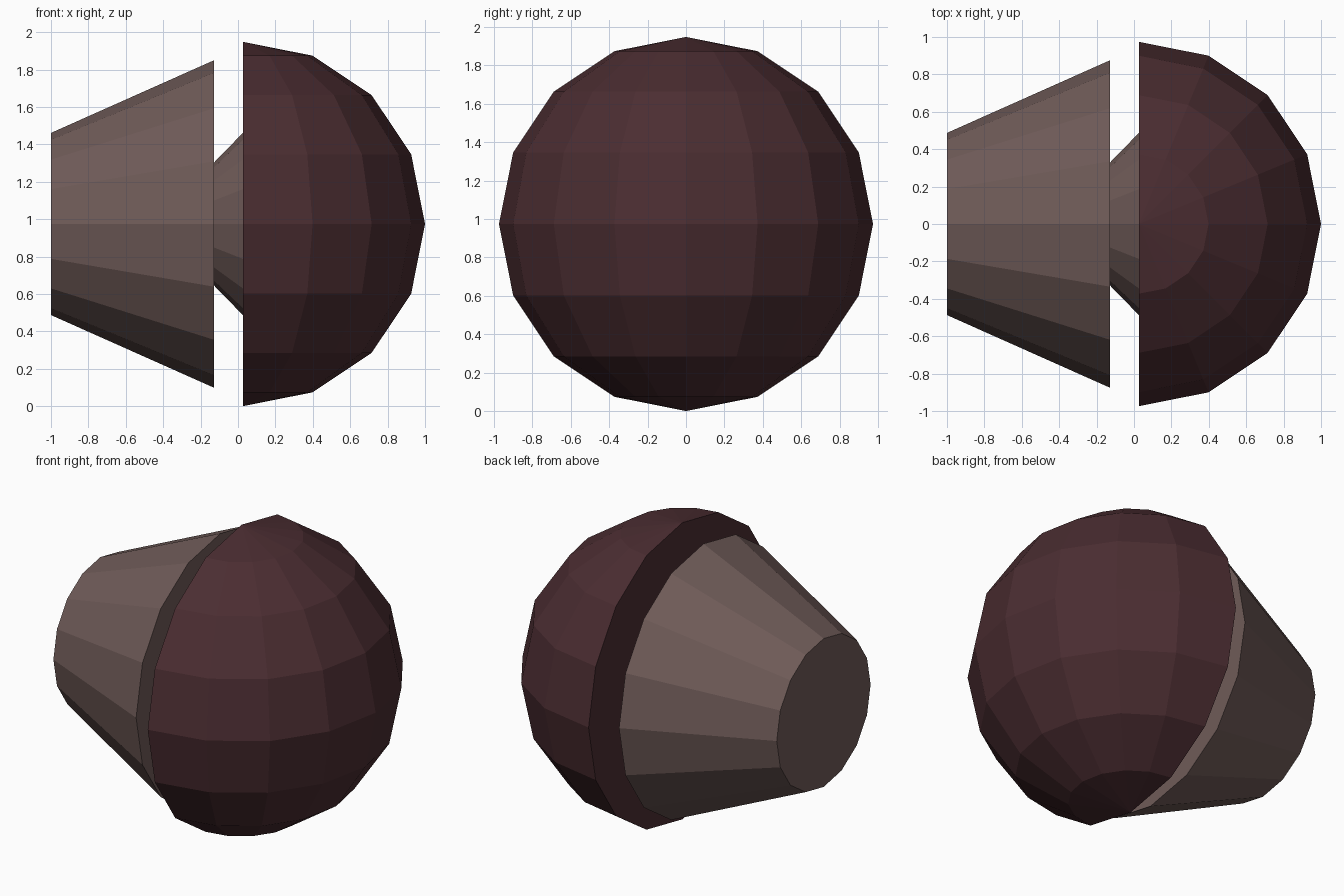
import bpy, bmesh, math
from mathutils import Matrix

if "Cube" in bpy.data.objects:
    bpy.data.objects.remove(bpy.data.objects["Cube"])

R = 0.974          # dome radius, also the height of the axis
FACE_X = 0.026     # flat side of the dome
SIDES = 16


def material(name, rgb):
    m = bpy.data.materials.new(name)
    m.diffuse_color = (*rgb, 1)
    m.use_nodes = True
    m.node_tree.nodes["Principled BSDF"].inputs["Base Color"].default_value = m.diffuse_color
    return m


def add_object(name, bm, mat):
    bmesh.ops.recalc_face_normals(bm, faces=bm.faces[:])
    me = bpy.data.meshes.new(name)
    bm.to_mesh(me)
    bm.free()
    me.materials.append(mat)
    ob = bpy.data.objects.new(name, me)
    bpy.context.collection.objects.link(ob)
    return ob


# Dome: half a low-poly sphere, closed with a flat face
bm = bmesh.new()
bmesh.ops.create_uvsphere(bm, u_segments=SIDES, v_segments=8, radius=R)
bmesh.ops.bisect_plane(bm, geom=bm.verts[:] + bm.edges[:] + bm.faces[:], dist=1e-4,
                       plane_co=(0, 0, 0), plane_no=(1, 0, 0), clear_inner=True)
bmesh.ops.holes_fill(bm, edges=[e for e in bm.edges if e.is_boundary], sides=0)
bmesh.ops.translate(bm, verts=bm.verts[:], vec=(FACE_X, 0, R))
add_object("dome", bm, material("dark_maroon", (0.07, 0.026, 0.031)))

# Tapered body and flared neck: one profile (x, radius) turned around the x axis
profile = [(-1.0, 0.487), (-0.127, 0.876), (-0.127, 0.33), (FACE_X, 0.487)]
bm = bmesh.new()
rings = []
for x, r in profile:
    ring = bmesh.ops.create_circle(
        bm, segments=SIDES, radius=r,
        matrix=Matrix.Translation((x, 0, R)) @ Matrix.Rotation(math.pi / 2, 4, 'Y'))
    rings.append(ring["verts"])
for a, b in zip(rings, rings[1:]):
    for i in range(SIDES):
        j = (i + 1) % SIDES
        bm.faces.new((a[i], a[j], b[j], b[i]))
bm.faces.new(rings[0])
bm.faces.new(rings[-1])
add_object("tapered_body", bm, material("warm_brown", (0.16, 0.105, 0.098)))
